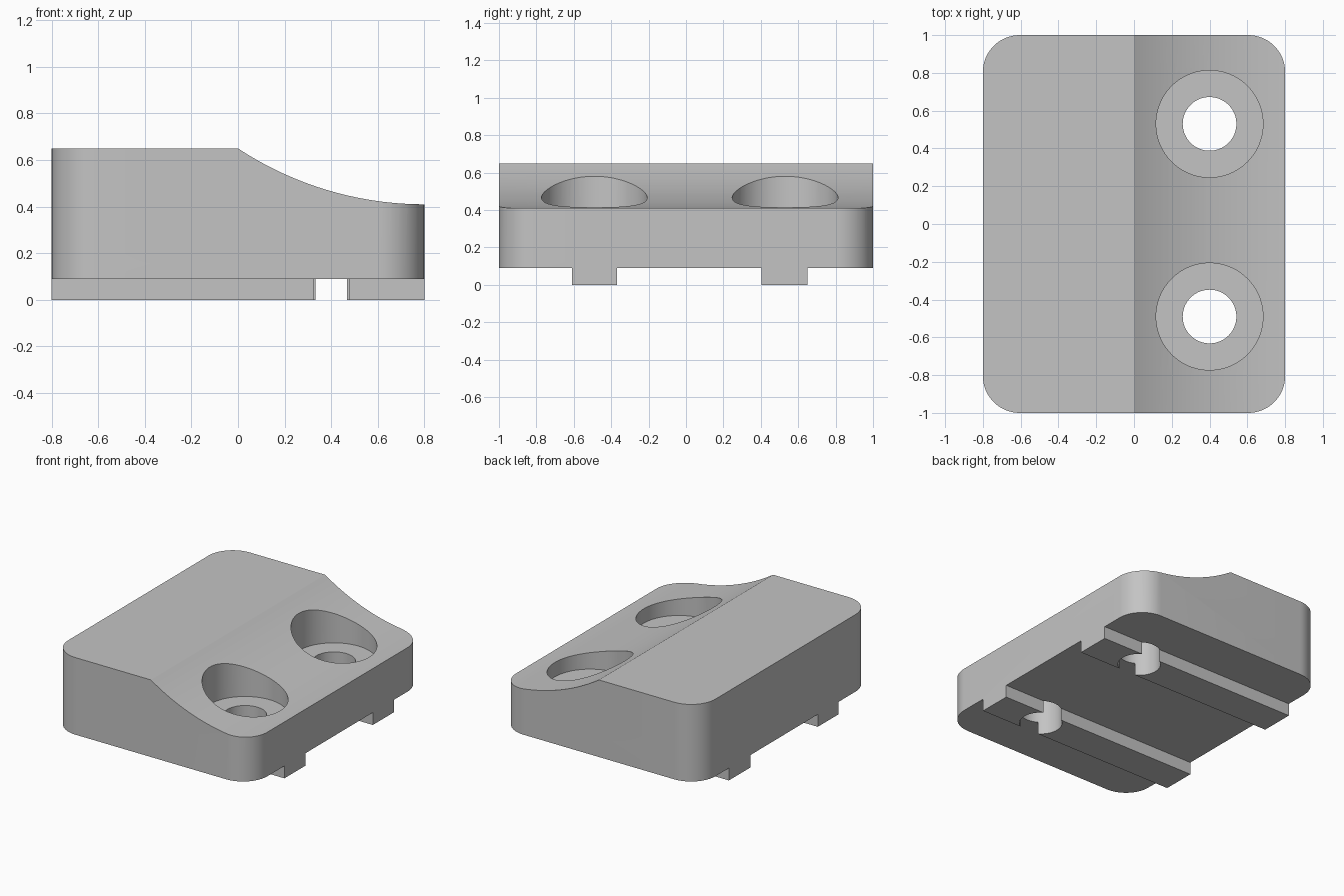
import bpy, bmesh, math
from mathutils import Matrix

default = bpy.data.objects.get("Cube")
if default:
    bpy.data.objects.remove(default, do_unlink=True)

grey = bpy.data.materials.new("plain_grey")
grey.use_nodes = True
colour = (0.55, 0.55, 0.55, 1)
grey.diffuse_color = colour
grey.node_tree.nodes["Principled BSDF"].inputs["Base Color"].default_value = colour


def finish(name, bm):
    mesh = bpy.data.meshes.new(name)
    bmesh.ops.recalc_face_normals(bm, faces=bm.faces)
    bm.to_mesh(mesh)
    bm.free()
    mesh.materials.append(grey)
    obj = bpy.data.objects.new(name, mesh)
    bpy.context.collection.objects.link(obj)
    return obj


def cylinder(name, radius, depth, matrix, segments=96):
    bm = bmesh.new()
    bmesh.ops.create_cone(bm, cap_ends=True, segments=segments, radius1=radius,
                          radius2=radius, depth=depth, matrix=matrix)
    return finish(name, bm)


def box(name, low, high):
    bm = bmesh.new()
    size = [b - a for a, b in zip(low, high)]
    mid = [(a + b) / 2 for a, b in zip(low, high)]
    bmesh.ops.create_cube(bm, matrix=Matrix.Translation(mid) @ Matrix.Diagonal((*size, 1)))
    return finish(name, bm)


# Rounded rectangular block
half_x, half_y, height, corner = 0.8, 1.0, 0.65, 0.195
bm = bmesh.new()
outline = []
for quarter, (sx, sy) in enumerate([(1, 1), (-1, 1), (-1, -1), (1, -1)]):
    for step in range(17):
        a = math.pi / 2 * (quarter + step / 16)
        outline.append(bm.verts.new((sx * (half_x - corner) + corner * math.cos(a),
                                     sy * (half_y - corner) + corner * math.sin(a), 0)))
face = bm.faces.new(outline)
top = bmesh.ops.extrude_face_region(bm, geom=[face])["geom"]
bmesh.ops.translate(bm, vec=(0, 0, height),
                    verts=[v for v in top if isinstance(v, bmesh.types.BMVert)])
block = finish("clamp_block", bm)

# Concave slope, running level at the low edge
low_edge = 0.41
drop = height - low_edge
sweep = (half_x ** 2 + drop ** 2) / (2 * drop)
cutters = [cylinder("slope_cutter", sweep, 3,
                    Matrix.Translation((half_x, 0, low_edge + sweep))
                    @ Matrix.Rotation(math.pi / 2, 4, "X"), 256)]

# Underside channels, leaving two rails
for i, (a, b) in enumerate([(-1.2, -0.61), (-0.37, 0.405), (0.65, 1.2)]):
    cutters.append(box(f"channel_cutter_{i}", (-1, a, -0.1), (1, b, 0.09)))

# Counterbored bolt holes
bore_floor = 0.31
for y in (-0.49, 0.53):
    cutters.append(cylinder("bore_cutter", 0.283, 1,
                            Matrix.Translation((0.4, y, bore_floor + 0.5))))
    cutters.append(cylinder("bolt_hole_cutter", 0.142, 2, Matrix.Translation((0.4, y, 0.2))))

for cutter in cutters:
    cutter.hide_render = True
    mod = block.modifiers.new(cutter.name, "BOOLEAN")
    mod.operation = "DIFFERENCE"
    mod.solver = "EXACT"
    mod.object = cutter

# Bake the cuts and discard the cutters
bpy.context.view_layer.update()
baked = bpy.data.meshes.new_from_object(block.evaluated_get(bpy.context.evaluated_depsgraph_get()))
block.modifiers.clear()
block.data = baked
for cutter in cutters:
    bpy.data.objects.remove(cutter, do_unlink=True)

bpy.ops.object.select_all(action="DESELECT")
block.select_set(True)
bpy.context.view_layer.objects.active = block
bpy.ops.object.shade_smooth_by_angle(angle=math.radians(25))
